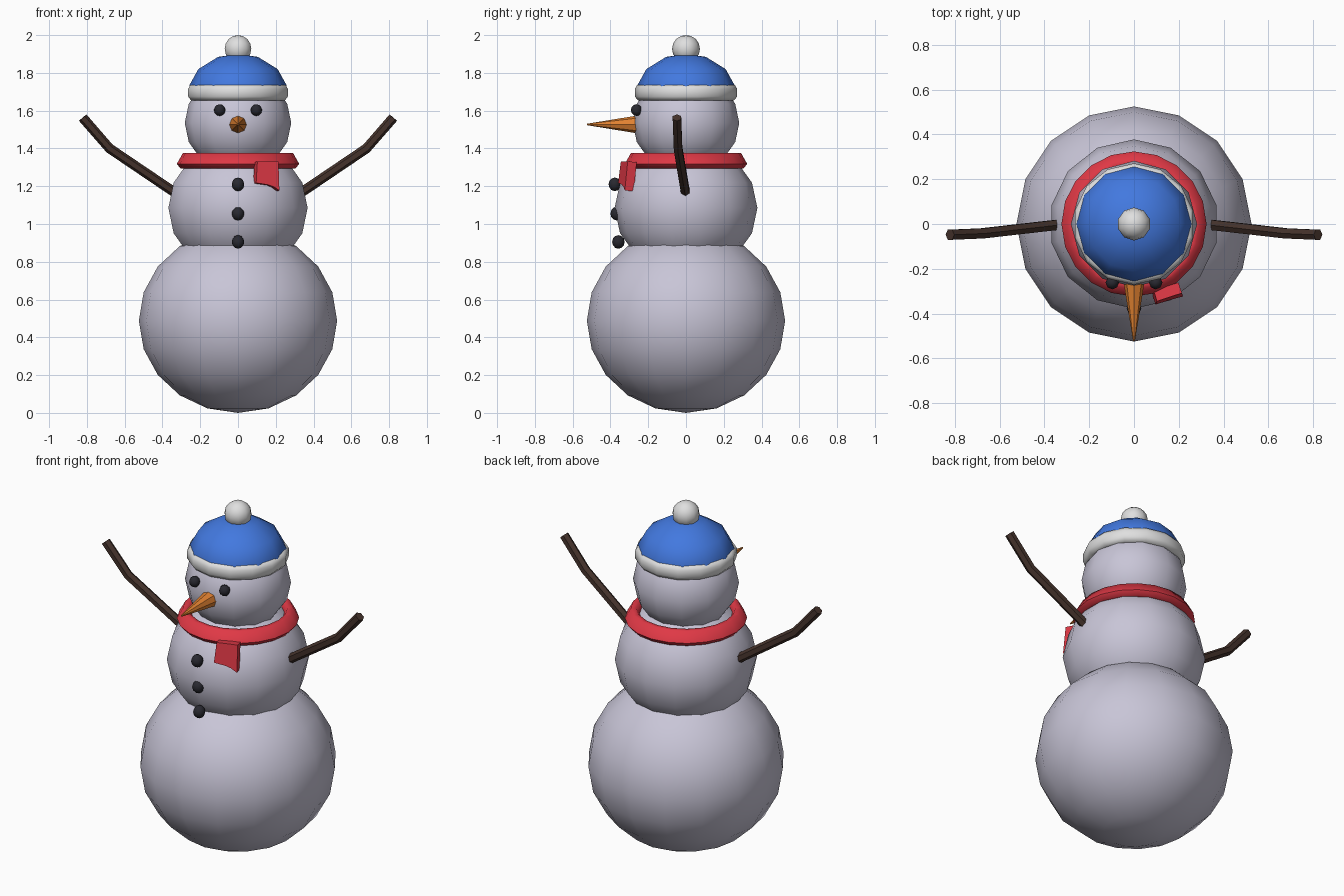
import bpy, bmesh, math
from mathutils import Vector, Matrix

if "Cube" in bpy.data.objects:
    bpy.data.objects.remove(bpy.data.objects["Cube"])


def material(name, rgb):
    m = bpy.data.materials.new(name)
    m.diffuse_color = (*rgb, 1)
    m.use_nodes = True
    m.node_tree.nodes["Principled BSDF"].inputs["Base Color"].default_value = m.diffuse_color
    return m


SNOW = material("snow", (0.58, 0.56, 0.68))
WHITE = material("white wool", (0.74, 0.74, 0.74))
BLUE = material("blue wool", (0.055, 0.19, 0.74))
RED = material("red wool", (0.74, 0.04, 0.06))
ORANGE = material("carrot orange", (0.75, 0.22, 0.03))
BROWN = material("bark brown", (0.06, 0.033, 0.025))
COAL = material("coal black", (0.022, 0.022, 0.03))


def finish(name, bm, mat, angle=50, matrix=Matrix()):
    bmesh.ops.recalc_face_normals(bm, faces=bm.faces)
    me = bpy.data.meshes.new(name)
    bm.to_mesh(me)
    bm.free()
    ob = bpy.data.objects.new(name, me)
    bpy.context.collection.objects.link(ob)
    me.materials.append(mat)
    ob.matrix_world = matrix
    bpy.ops.object.select_all(action='DESELECT')
    ob.select_set(True)
    bpy.context.view_layer.objects.active = ob
    if angle:
        bpy.ops.object.shade_smooth_by_angle(angle=math.radians(angle))
    return ob


def bridge(bm, a, b):
    """Join two rings; a ring of one vertex is a pole."""
    n = max(len(a), len(b))
    for i in range(n):
        j = (i + 1) % n
        if len(a) == 1:
            bm.faces.new((a[0], b[j], b[i]))
        elif len(b) == 1:
            bm.faces.new((a[i], a[j], b[0]))
        else:
            bm.faces.new((a[i], a[j], b[j], b[i]))


def lathe(name, profile, segs, mat, closed=False, angle=50, matrix=Matrix()):
    """Spin (radius, height) points around z, first vertex facing the front."""
    bm = bmesh.new()
    rings = []
    for r, z in profile:
        if r < 1e-5:
            rings.append([bm.verts.new((0, 0, z))])
        else:
            rings.append([bm.verts.new((r * math.sin(2 * math.pi * i / segs),
                                        -r * math.cos(2 * math.pi * i / segs), z))
                          for i in range(segs)])
    for a, b in zip(rings, rings[1:]):
        bridge(bm, a, b)
    if closed:
        bridge(bm, rings[-1], rings[0])
    return finish(name, bm, mat, angle, matrix)


def ball(name, centre, r, rz, segs, rings, mat):
    pts = [(r * math.sin(math.pi * k / rings), -rz * math.cos(math.pi * k / rings))
           for k in range(rings + 1)]
    return lathe(name, pts, segs, mat, matrix=Matrix.Translation(centre))


# Snowballs
ball("lower_body", (0, 0, 0.488), 0.525, 0.488, 16, 10, SNOW)
ball("middle_body", (0, 0, 1.085), 0.378, 0.35, 14, 8, SNOW)
ball("head", (0, 0, 1.535), 0.282, 0.265, 12, 8, SNOW)

# Hat: dome, brim and pompom
lathe("hat_dome", [(0.255, 1.68), (0.257, 1.735), (0.21, 1.82), (0.105, 1.885), (0, 1.9)],
      12, BLUE)
lathe("hat_brim", [(0.235, 1.655), (0.255, 1.655), (0.271, 1.675), (0.271, 1.715),
                   (0.258, 1.737), (0.235, 1.737)], 14, WHITE, closed=True, angle=65)
ball("pompom", (0, 0, 1.927), 0.074, 0.073, 10, 8, WHITE)

# Scarf collar
lathe("scarf", [(0.24, 1.335), (0.263, 1.375), (0.292, 1.375), (0.324, 1.318),
                (0.305, 1.295), (0.26, 1.295)], 20, RED, closed=True, angle=65)

# Scarf tail: thick slab with a slanted lower end
bm = bmesh.new()
outline = [(-0.055, 0.08), (0.062, 0.08), (0.062, -0.075), (0.03, -0.055),
           (0.0, -0.045), (-0.066, -0.035)]
front = [bm.verts.new((x, -0.025, z)) for x, z in outline]
back = [bm.verts.new((x, 0.025, z)) for x, z in outline]
bm.faces.new(front)
bm.faces.new(back[::-1])
bridge(bm, front, back)
finish("scarf_tail", bm, RED, 30,
       Matrix.Translation((0.15, -0.312, 1.25)) @ Matrix.Rotation(math.radians(18), 4, 'Z')
       @ Matrix.Rotation(math.radians(-6), 4, 'X'))

# Carrot nose pointing forward
lathe("nose", [(0, 0), (0.05, 0), (0.004, 0.283), (0, 0.283)], 8, ORANGE, angle=30,
      matrix=Matrix.Translation((0, -0.24, 1.527)) @ Matrix.Rotation(math.pi / 2, 4, 'X'))

# Coal eyes and buttons
for side, x in (("left", -0.097), ("right", 0.097)):
    ball(side + "_eye", (x, -0.262, 1.603), 0.03, 0.031, 8, 6, COAL)
for i, (y, z) in enumerate([(-0.377, 1.21), (-0.367, 1.055), (-0.358, 0.905)]):
    ball(f"button_{i + 1}", (0, y, z), 0.033, 0.036, 8, 6, COAL)

# Stick arms: bent six-sided tubes
for side, s in (("left", -1), ("right", 1)):
    path = [Vector((s * x, y, z)) for x, y, z in
            [(0.31, 0.0, 1.15), (0.68, -0.042, 1.40), (0.822, -0.048, 1.563)]]
    bm = bmesh.new()
    rings = []
    for k, p in enumerate(path):
        d = (path[min(k + 1, 2)] - path[max(k - 1, 0)]).normalized()
        u = d.cross(Vector((0, 1, 0))).normalized()
        v = d.cross(u)
        rings.append([bm.verts.new(p + 0.026 * (u * math.cos(a) + v * math.sin(a)))
                      for a in (math.pi * i / 3 for i in range(6))])
    for a, b in zip(rings, rings[1:]):
        bridge(bm, a, b)
    bm.faces.new(rings[0])
    bm.faces.new(rings[-1])
    finish(side + "_arm", bm, BROWN, 30)
